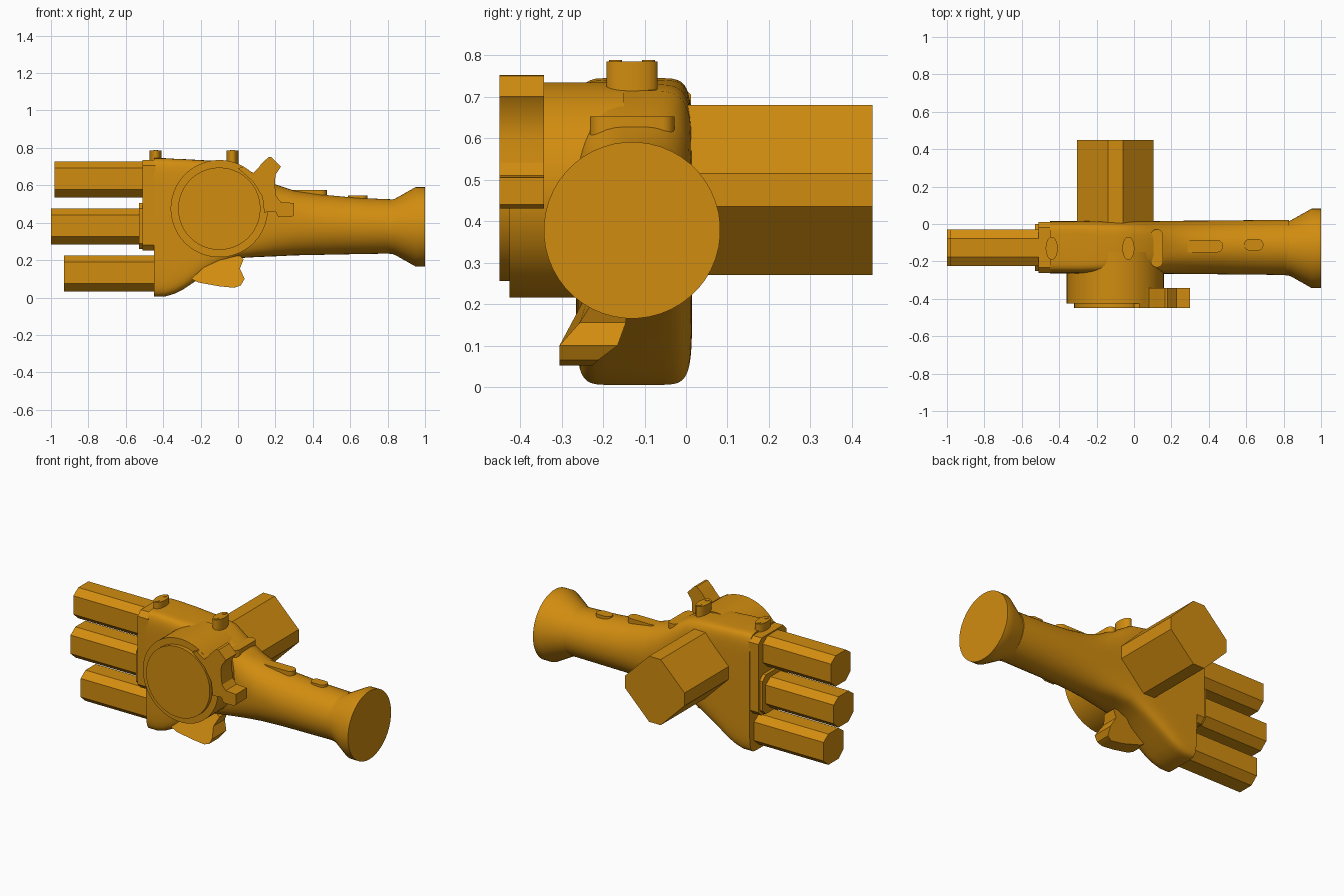
import bpy, bmesh, math
from mathutils import Vector

if "Cube" in bpy.data.objects:
    bpy.data.objects.remove(bpy.data.objects["Cube"], do_unlink=True)

mat = bpy.data.materials.new("amber orange")
mat.use_nodes = True
COL = (0.64, 0.265, 0.005, 1)
mat.diffuse_color = COL
mat.node_tree.nodes["Principled BSDF"].inputs["Base Color"].default_value = COL
YC = -0.125


def skin(name, rings, bevel=0):
    """Join a row of equal point rings into a capped solid."""
    bm = bmesh.new()
    rows = [[bm.verts.new(p) for p in r] for r in rings]
    n = len(rows[0])
    for a, b in zip(rows, rows[1:]):
        for i in range(n):
            j = (i + 1) % n
            bm.faces.new((a[i], a[j], b[j], b[i]))
    bm.faces.new(rows[0][::-1])
    bm.faces.new(rows[-1])
    bmesh.ops.recalc_face_normals(bm, faces=bm.faces)
    me = bpy.data.meshes.new(name)
    bm.to_mesh(me)
    bm.free()
    me.materials.append(mat)
    ob = bpy.data.objects.new(name, me)
    bpy.context.collection.objects.link(ob)
    if bevel:
        m = ob.modifiers.new("bevel", "BEVEL")
        m.width, m.segments, m.limit_method = bevel, 2, "ANGLE"
    bpy.ops.object.select_all(action="DESELECT")
    ob.select_set(True)
    bpy.context.view_layer.objects.active = ob
    bpy.ops.object.shade_smooth_by_angle(angle=math.radians(32))
    return ob


def prism(name, pts, axis, a, b, bevel=0):
    """Extrude a 2D outline along an axis from a to b."""
    place = {"x": lambda p, t: (t, p[0], p[1]),
             "y": lambda p, t: (p[0], t, p[1]),
             "z": lambda p, t: (p[0], p[1], t)}[axis]
    return skin(name, [[place(p, t) for p in pts] for t in (a, b)], bevel)


def oval(cx, cy, rx, ry, n=32, power=2.0):
    """Ellipse, or squarer outline for higher powers."""
    out = []
    for i in range(n):
        t = 2 * math.pi * (i + 0.5) / n
        c, s = math.cos(t), math.sin(t)
        out.append((cx + rx * math.copysign(abs(c) ** (2 / power), c),
                    cy + ry * math.copysign(abs(s) ** (2 / power), s)))
    return out


def slot(x0, x1, y0, y1):
    """Outline with rounded ends along its longer side."""
    r = min(x1 - x0, y1 - y0) / 2
    cx, cy = (x0 + x1) / 2, (y0 + y1) / 2
    ex, ey = (x1 - x0) / 2 - r, (y1 - y0) / 2 - r
    out = []
    for i in range(24):
        t = 2 * math.pi * (i + 0.5) / 24
        c, s = math.cos(t), math.sin(t)
        out.append((cx + math.copysign(ex, c) + r * c, cy + math.copysign(ey, s) + r * s))
    return out


# Palm flowing into the forearm: x, bottom, top, half width, squareness
stations = [
    (-0.45, 0.005, 0.745, 0.14, 8), (-0.39, 0.005, 0.745, 0.14, 8),
    (-0.34, 0.02, 0.742, 0.14, 8), (-0.29, 0.045, 0.74, 0.14, 8),
    (-0.20, 0.105, 0.735, 0.14, 7), (-0.10, 0.165, 0.73, 0.14, 6),
    (0.00, 0.21, 0.715, 0.14, 5), (0.10, 0.216, 0.655, 0.14, 3.6),
    (0.20, 0.22, 0.605, 0.142, 2.6), (0.30, 0.225, 0.572, 0.143, 2.2),
    (0.45, 0.228, 0.55, 0.144, 2), (0.65, 0.232, 0.532, 0.146, 2),
    (0.83, 0.235, 0.525, 0.148, 2)]
skin("palm_and_forearm", [[(x, y, z) for y, z in
     oval(YC, (lo + hi) / 2, w, (hi - lo) / 2, 48, k)] for x, lo, hi, w, k in stations])

# Flared wrist end
skin("wrist_flare", [[(x, y, z) for y, z in oval(-0.13, 0.378, r, r, 48)]
                     for x, r in ((0.80, 0.143), (0.835, 0.148), (0.95, 0.213), (1.0, 0.213))])

# Knuckle plates behind the fingers
def chamfer_box(y0, y1, z0, z1, c):
    return [(y0 + c, z0), (y1 - c, z0), (y1, z0 + c), (y1, z1 - c),
            (y1 - c, z1), (y0 + c, z1), (y0, z1 - c), (y0, z0 + c)]

prism("upper_knuckle_plate", chamfer_box(-0.262, 0.012, 0.25, 0.735, 0.03), "x", -0.51, -0.44)
prism("middle_knuckle_plate", chamfer_box(-0.25, 0.0, 0.26, 0.505, 0.03), "x", -0.53, -0.50)

# Three chamfered fingers
half = [(-0.05, 0.096), (-0.0975, 0.062), (-0.0975, -0.054), (-0.05, -0.096)]
section = half + [(-y, z) for y, z in reversed(half)]
for label, zc, tip, root in (("upper", 0.631, -0.98, -0.48),
                             ("middle", 0.38, -1.0, -0.50),
                             ("lower", 0.128, -0.93, -0.43)):
    prism(label + "_finger", [(y - 0.1275, z + zc) for y, z in section], "x", tip, root)

# Diamond post with cut corners at the back
R, C = 0.205, 0.04
diamond = [(C, R), (R, C), (R, -C), (C, -R), (-C, -R), (-R, -C), (-R, C), (-C, R)]
prism("back_post", [(x - 0.1, z + 0.475) for x, z in diamond], "y", -0.05, 0.45)

# Round front housing and its raised cap
prism("front_housing", oval(-0.1, 0.475, 0.26, 0.26, 64), "y", -0.425, -0.15)
prism("front_cap", oval(-0.1, 0.475, 0.22, 0.22, 64), "y", -0.45, -0.42)

# Two-pronged clip on the housing rim
clip = [(0.115, 0.70), (0.125, 0.715), (0.165, 0.752), (0.18, 0.75), (0.23, 0.70),
        (0.20, 0.655), (0.197, 0.60), (0.205, 0.54), (0.23, 0.51), (0.30, 0.505),
        (0.30, 0.44), (0.285, 0.43), (0.215, 0.43), (0.20, 0.46), (0.14, 0.455),
        (0.13, 0.54), (0.08, 0.62), (0.0, 0.69), (0.03, 0.70), (0.08, 0.665)]
prism("rim_clip", clip, "y", -0.45, -0.342)

# Oval buttons on top, each with two small raised dots
for label, x in (("left", -0.44), ("right", -0.03)):
    prism(label + "_button", oval(x, -0.13, 0.032, 0.062), "z", 0.68, 0.785)
    for y in (-0.17, -0.09):
        prism(label + "_button_dot", oval(x, y, 0.012, 0.016, 16), "z", 0.78, 0.788)

# Raised pads on the wrist and forearm
prism("wrist_pad", slot(0.09, 0.155, -0.232, -0.028), "z", 0.56, 0.652)
prism("long_arm_pad", slot(0.27, 0.476, -0.152, -0.085), "z", 0.51, 0.576)
prism("short_arm_pad", slot(0.588, 0.692, -0.142, -0.08), "z", 0.49, 0.545)

# Hooked spur below the palm, narrowing towards its tip
spur = [(-0.25, 0.10), (-0.21, 0.08), (-0.10, 0.06), (-0.02, 0.052), (0.015, 0.065),
        (0.035, 0.10), (0.01, 0.155), (0.03, 0.205), (-0.02, 0.25), (-0.14, 0.20)]
skin("lower_spur", [[(x, -0.225 - 0.08 * max(0, min(1, (0.19 - z) / 0.09)), z) for x, z in spur],
                    [(x, -0.225 + 0.08 * max(0, min(1, (z - 0.055) / 0.06)), z) for x, z in spur]])
